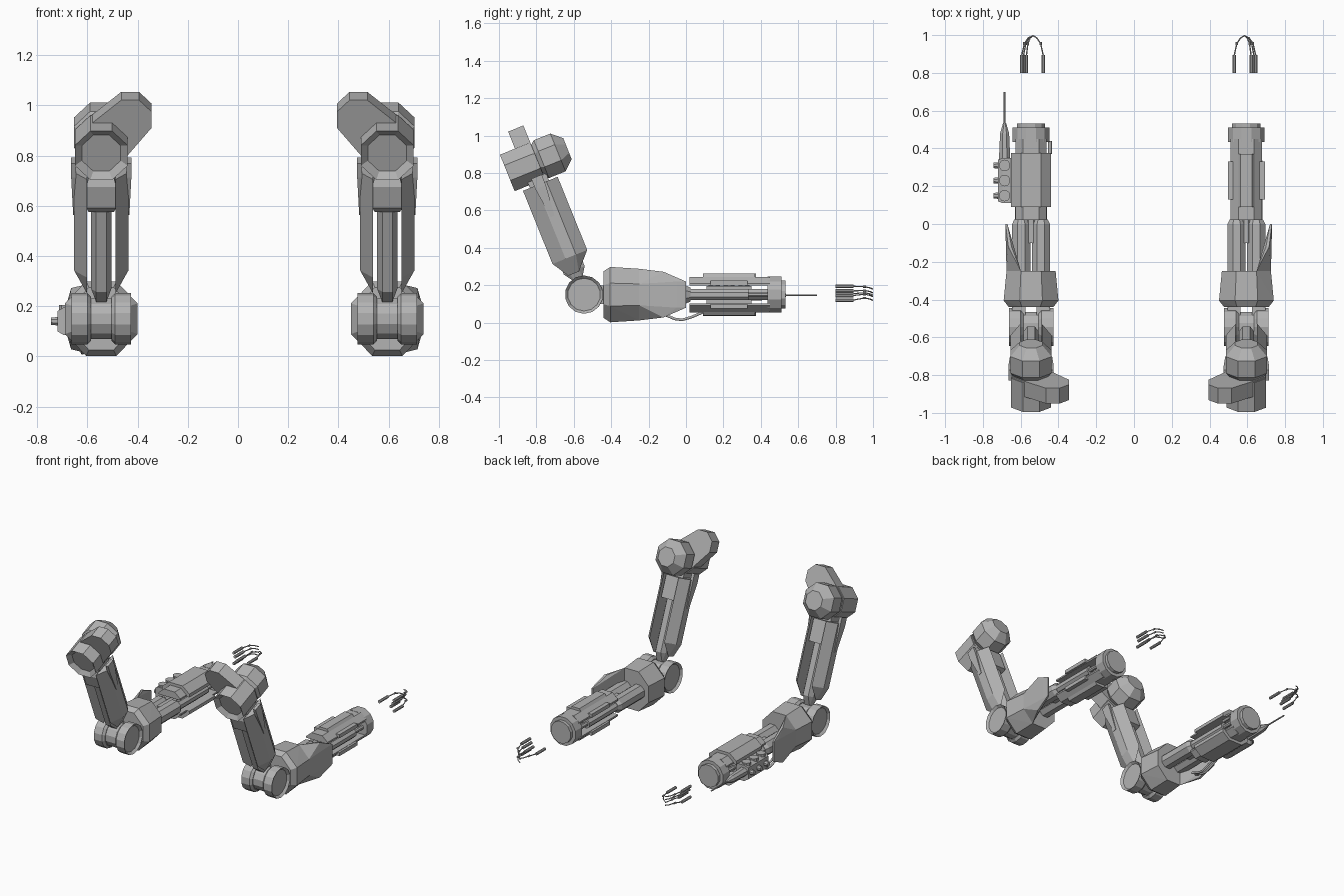
import bpy, bmesh
from math import pi, cos, sin, radians
from mathutils import Matrix, Vector

if "Cube" in bpy.data.objects:
    bpy.data.objects.remove(bpy.data.objects["Cube"])

metal = bpy.data.materials.new("grey_metal")
metal.use_nodes = True
GREY = (0.45, 0.45, 0.45, 1)
metal.diffuse_color = GREY
metal.node_tree.nodes["Principled BSDF"].inputs["Base Color"].default_value = GREY


def ring(y, rx, rz=None, x=0, z=0.15, n=8, axis="y"):
    """Flat-topped polygon ring across the given axis; radii measured to the flats."""
    rz = rz or rx
    k = 1 / cos(pi / n)
    out = []
    for i in range(n):
        a = 2 * pi * (i + 0.5) / n
        u, v = rx * k * cos(a), rz * k * sin(a)
        out.append((x + u, y, z + v) if axis == "y" else (y, x + u, z + v))
    return out


def box(x0, x1, y0, y1, z0, z1):
    return [(x, y, z) for x in (x0, x1) for y in (y0, y1) for z in (z0, z1)]


def solid(name, points, frame, recess=None, inset=0.02, depth=0.02):
    """Convex solid around the points; faces along 'recess' are sunk in."""
    bm = bmesh.new()
    for p in points:
        bm.verts.new(p)
    res = bmesh.ops.convex_hull(bm, input=bm.verts[:])
    loose = {g for g in res["geom_interior"] + res["geom_unused"] if isinstance(g, bmesh.types.BMVert)}
    bmesh.ops.delete(bm, geom=list(loose), context="VERTS")
    bmesh.ops.dissolve_limit(bm, angle_limit=0.02, verts=bm.verts[:], edges=bm.edges[:])
    bmesh.ops.recalc_face_normals(bm, faces=bm.faces[:])
    for d in recess or []:
        d = Vector(d)
        faces = [f for f in bm.faces if f.normal.dot(d) > 0.99]
        bmesh.ops.inset_region(bm, faces=faces, thickness=inset)
        bmesh.ops.translate(bm, verts=list({v for f in faces for v in f.verts}), vec=-d * depth)
    bm.transform(frame)
    bmesh.ops.recalc_face_normals(bm, faces=bm.faces[:])
    mesh = bpy.data.meshes.new(name)
    bm.to_mesh(mesh)
    bm.free()
    mesh.materials.append(metal)
    ob = bpy.data.objects.new(name, mesh)
    bpy.context.collection.objects.link(ob)
    return ob


def wire(name, path, r, frame):
    """Thin round rod through the path points."""
    cu = bpy.data.curves.new(name, "CURVE")
    cu.dimensions = "3D"
    cu.bevel_depth = r
    cu.bevel_resolution = 1
    cu.use_fill_caps = True
    sp = cu.splines.new("POLY")
    sp.points.add(len(path) - 1)
    for p, co in zip(sp.points, path):
        p.co = (*(frame @ Vector(co)), 1)
    cu.materials.append(metal)
    bpy.context.collection.objects.link(bpy.data.objects.new(name, cu))


def upper_arm(side, base):
    """Shoulder and upper arm, in a frame tilted about the elbow axis."""
    F = base @ Matrix.Translation((0, -0.545, 0.15)) @ Matrix.Rotation(radians(22), 4, "X")
    Z = 0.757
    # shoulder: front socket, rear ball, inward slab
    solid(side + "_shoulder_socket", ring(-0.137, 0.105, z=Z) + ring(0.03, 0.105, z=Z), F,
          [(0, -1, 0)], 0.03, 0.025)
    solid(side + "_shoulder_ball", ring(0.03, 0.085, z=Z) + ring(0.06, 0.109, z=Z)
          + ring(0.155, 0.109, z=Z) + ring(0.21, 0.06, z=Z), F)
    solid(side + "_shoulder_slab", [p for y in (-0.05, 0.038)
          for p in ring(y, 0.1, z=Z) + ring(y, 0.085, x=-0.115, z=0.875)], F)
    solid(side + "_neck", box(-0.06, 0.06, -0.055, 0.055, 0.58, 0.7), F)
    # connector and piston between the plates
    solid(side + "_upper_connector", box(-0.06, 0.06, -0.085, 0.06, 0.51, 0.6)
          + box(-0.05, 0.05, -0.065, 0.085, 0.485, 0.635), F)
    solid(side + "_upper_piston", [(x, y, z) for x, y in [
        (-0.04, -0.03), (-0.02, -0.06), (0.02, -0.06), (0.04, -0.03),
        (0.04, 0.03), (0.02, 0.06), (-0.02, 0.06), (-0.04, 0.03)] for z in (0.14, 0.5)]
        + box(-0.02, 0.02, -0.02, 0.02, 0.08, 0.52), F)
    # faceted side plates narrowing to the elbow
    for s, tag in ((-1, "inner"), (1, "outer")):
        section = [(0.057, -0.095), (0.108, -0.02), (0.108, 0.04), (0.057, 0.105)]
        pts = [(s * x, y, 0.637) for x, y in section]
        pts += [(s * x, y, 0.215) for x, y in section]
        pts += [(s * 0.057, y, 0.125) for y in (-0.04, 0.02)]
        solid(f"{side}_upper_plate_{tag}", pts, F)
        solid(f"{side}_upper_strip_{tag}", box(s * 0.1, s * 0.12, -0.03, 0.03, 0.62, 0.68)
              + box(s * 0.1, s * 0.112, -0.01, 0.012, 0.45, 0.46), F)


def elbow(side, F):
    for s, tag in ((-1, "inner"), (1, "outer")):
        solid(f"{side}_elbow_drum_{tag}", [p for x, r in ((0.04, 0.085), (0.055, 0.1), (0.118, 0.1))
              for p in ring(s * x, r, x=-0.545, n=14, axis="x")], F, [(s, 0, 0)], 0.015, 0.015)
        solid(f"{side}_elbow_fork_{tag}", box(s * 0.03, s * 0.1, -0.53, -0.42, 0.1, 0.2), F)
    solid(side + "_elbow_hub", ring(-0.045, 0.08, x=-0.545, n=12, axis="x")
          + ring(0.045, 0.08, x=-0.545, n=12, axis="x"), F)


def forearm(side, F):
    # cuff with an outer pointed guard
    edge = ring(-0.25, 0.13, 0.138)
    solid(side + "_forearm_cuff", ring(-0.44, 0.118, 0.125) + ring(-0.405, 0.145, 0.148) + edge, F)
    solid(side + "_forearm_guard", [p for p in edge if p[0] > 0] + ring(-0.12, 0.02, 0.122, x=0.112)
          + box(0.125, 0.135, -0.05, 0, 0.08, 0.22), F)
    for s, tag in ((-1, "inner"), (1, "outer")):
        solid(f"{side}_forearm_tube_{tag}", ring(-0.27, 0.048, x=s * 0.052)
              + ring(0, 0.048, x=s * 0.052) + ring(0.025, 0.036, x=s * 0.052), F)
        solid(f"{side}_slot_piston_{tag}", ring(0, 0.03, x=s * 0.055)
              + ring(0.335, 0.03, x=s * 0.055), F)
        solid(f"{side}_slot_rod_{tag}", ring(0.3, 0.014, x=s * 0.058)
              + ring(0.45, 0.014, x=s * 0.058), F)
    solid(side + "_forearm_core", ring(-0.1, 0.03) + ring(0.45, 0.03), F)
    # top and bottom shells leave a slot along each side
    for s, tag in ((-1, "lower"), (1, "upper")):
        def shell(w, h, y0, y1):
            return [(x, y, 0.15 + s * z) for y in (y0, y1) for x, z in (
                (-w, 0.048), (w, 0.048), (w, h * 0.62), (w * 0.5, h), (-w * 0.5, h), (-w, h * 0.62))]
        solid(f"{side}_forearm_shell_{tag}", shell(0.083, 0.095, 0.02, 0.45), F)
        if side == "right":
            solid(f"{side}_housing_{tag}", shell(0.106, 0.114, 0.09, 0.375), F)
        else:
            solid(f"{side}_housing_{tag}", shell(0.06, 0.112, 0.09, 0.37), F)
            for k in (-1, 1):
                solid(f"{side}_side_pad_{tag}", box(k * 0.07, k * 0.098, 0.13, 0.33,
                      0.15 + s * 0.05, 0.15 + s * 0.075), F)
    # wrist
    solid(side + "_wrist", ring(0.435, 0.097, n=12) + ring(0.51, 0.097, n=12), F)
    solid(side + "_wrist_cap", ring(0.5, 0.075, n=12) + ring(0.533, 0.075, n=12), F)


def hand(side, F):
    fingers = [(0.05, 0.195), (0.04, 0.17), (0.025, 0.145), (0.05, 0.12), (-0.065, 0.155)]
    for i, (x, z) in enumerate(fingers):
        tag = "thumb" if x < 0 else f"finger_{i + 1}"
        bend = 0.15 + (z - 0.15) * 0.8
        solid(f"{side}_{tag}_base", ring(0.8, 0.0095, x=x, z=z) + ring(0.895, 0.0095, x=x, z=z), F)
        mid = (x * 0.75 - 0.002, 0.955, bend + 0.006)
        wire(f"{side}_{tag}_tip", [(x, 0.89, z), mid, (x * 0.4 - 0.005, 0.985, bend),
             (-0.01, 0.997, bend - 0.006)], 0.0035, F)
        solid(f"{side}_{tag}_joint", ring(mid[1] - 0.008, 0.006, x=mid[0], z=mid[2])
              + ring(mid[1] + 0.008, 0.006, x=mid[0], z=mid[2]), F)


def tool_pack(F):
    # canister block, nozzle and hoses on the outside of the right forearm
    solid("tool_block", box(0.09, 0.15, 0.11, 0.35, 0.085, 0.195)
          + box(0.15, 0.175, 0.12, 0.34, 0.1, 0.18), F)
    for y in (0.15, 0.23, 0.31):
        solid("tool_canister", [(a, b, z) for z in (0.1, 0.205)
              for a, b, _ in [(0.14 + p[0], y + p[2] - 0.15, 0) for p in ring(0, 0.029, n=10)]], F)
        solid("tool_knob", ring(0.165, 0.018, x=y, z=0.14, axis="x")
              + ring(0.2, 0.014, x=y, z=0.14, axis="x"), F)
    X = 0.14
    solid("nozzle_body", ring(0.34, 0.03, x=X, z=0.147) + ring(0.38, 0.024, x=X, z=0.147)
          + ring(0.48, 0.024, x=X, z=0.147) + ring(0.535, 0.008, x=X, z=0.147), F)
    wire("nozzle_needle", [(X, 0.52, 0.147), (X, 0.7, 0.147)], 0.005, F)
    wire("inner_rod", [(-0.1, 0.37, 0.16), (-0.1, 0.44, 0.16)], 0.01, F)
    for x in (0.05, 0.075):
        wire("under_hose", [(x, -0.12, 0.045), (x, -0.06, 0.02), (x, -0.02, 0.015),
             (x, 0.03, 0.03), (x, 0.1, 0.06)], 0.008, F)


# local +x points outward on both arms
for side, cx, sign in (("right", -0.545, -1), ("left", 0.595, 1)):
    frame = Matrix.Translation((cx, 0, 0)) @ Matrix.Diagonal((sign, 1, 1, 1))
    upper_arm(side, frame)
    elbow(side, frame)
    forearm(side, frame)
    hand(side, frame)
    if side == "right":
        tool_pack(frame)
